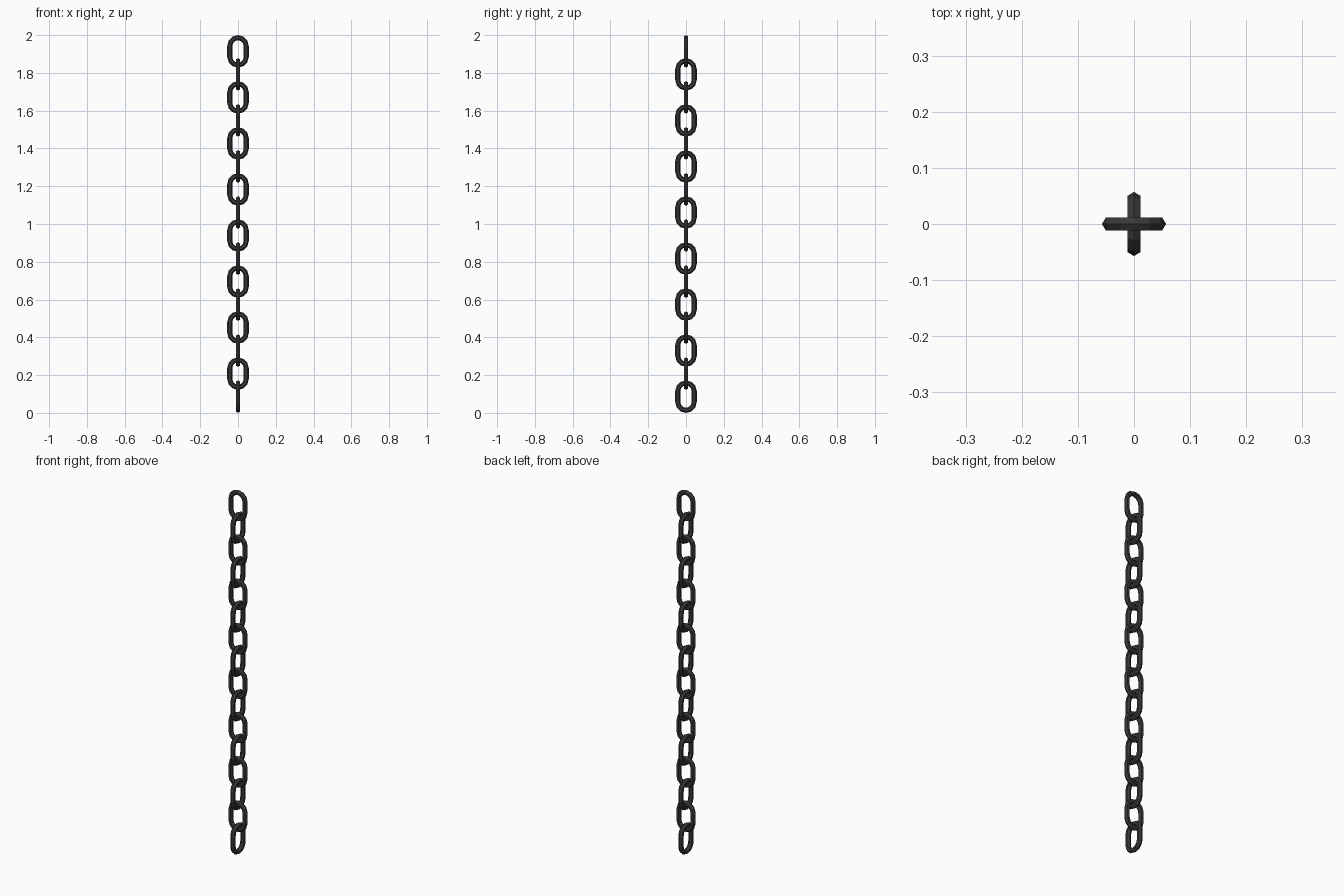
import bpy, bmesh, math

if "Cube" in bpy.data.objects:
    bpy.data.objects.remove(bpy.data.objects["Cube"])

COUNT = 16
LENGTH = 0.172                      # outer length of one link
TUBE = 0.0135                       # hexagonal wire radius
OUTER = 0.057                       # outer half width of a link
RADIUS = OUTER - TUBE               # bend radius of the wire centre
STRAIGHT = LENGTH / 2 - OUTER       # half length of the straight sides
PITCH = (2 - LENGTH) / (COUNT - 1)

iron = bpy.data.materials.new("dark_iron")
iron.diffuse_color = (0.04, 0.04, 0.04, 1)
iron.use_nodes = True
iron.node_tree.nodes["Principled BSDF"].inputs["Base Color"].default_value = iron.diffuse_color


def link_mesh():
    # two half rings of six segments joined by straight sides
    bm = bmesh.new()
    rings = []
    for start, shift in ((0, STRAIGHT), (180, -STRAIGHT)):
        for i in range(7):
            a = math.radians(start + 30 * i)
            ring = []
            for j in range(6):
                b = math.radians(60 * j)
                r = RADIUS + TUBE * math.cos(b)
                ring.append(bm.verts.new((r * math.cos(a), TUBE * math.sin(b),
                                          r * math.sin(a) + shift)))
            rings.append(ring)
    for k, ring in enumerate(rings):
        nxt = rings[(k + 1) % len(rings)]
        for j in range(6):
            m = (j + 1) % 6
            bm.faces.new((ring[j], ring[m], nxt[m], nxt[j]))
    bmesh.ops.recalc_face_normals(bm, faces=bm.faces)
    me = bpy.data.meshes.new("chain_link")
    bm.to_mesh(me)
    bm.free()
    me.materials.append(iron)
    return me


# hanging chain: every other link turned a quarter, top one facing front
mesh = link_mesh()
for i in range(COUNT):
    ob = bpy.data.objects.new(f"chain_link_{i + 1}", mesh)
    ob.location.z = 2 - LENGTH / 2 - i * PITCH
    ob.rotation_euler.z = math.pi / 2 * (i % 2)
    bpy.context.collection.objects.link(ob)
